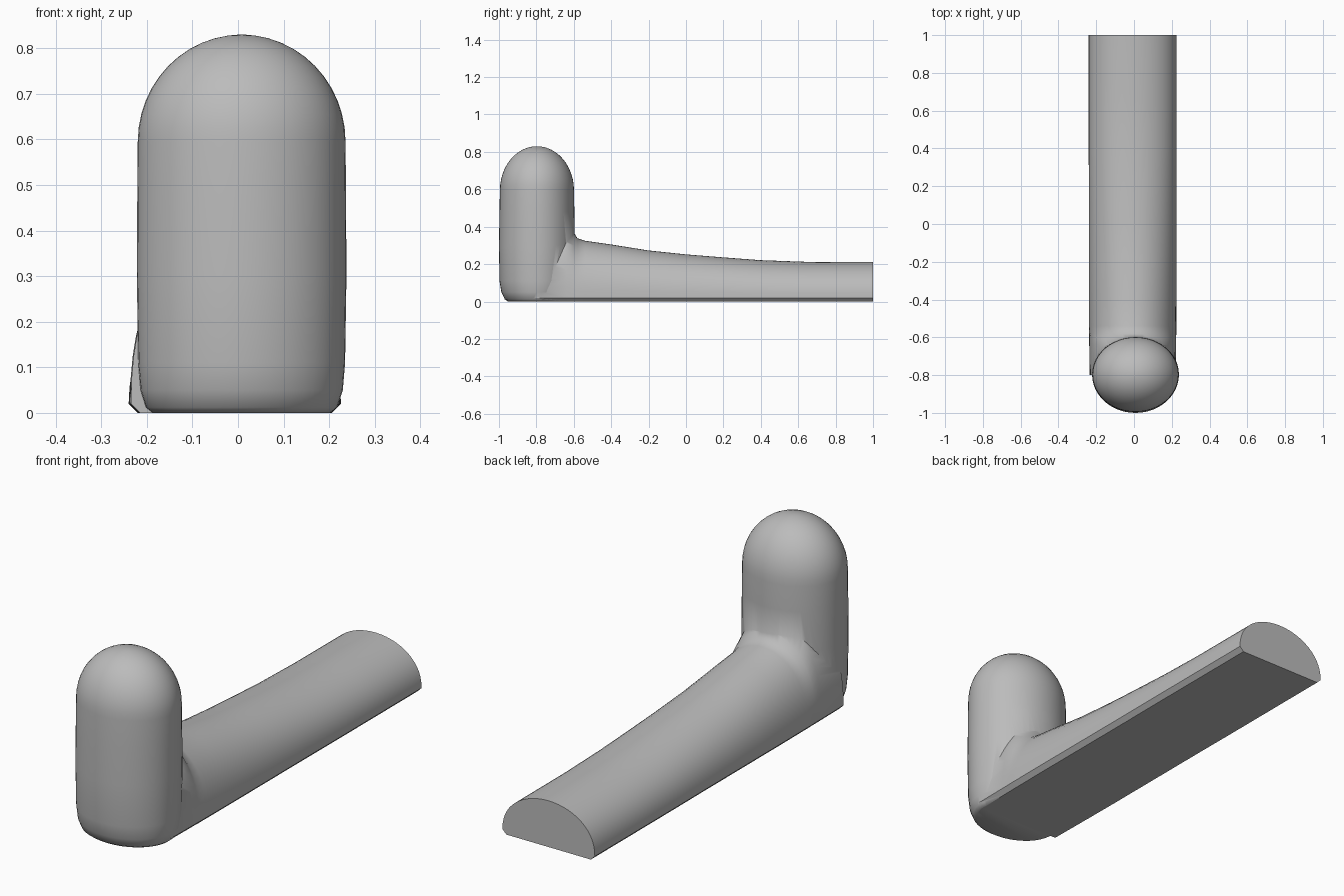
import bpy, bmesh
from math import cos, sin, pi, radians

cube = bpy.data.objects.get("Cube")
if cube:
    bpy.data.objects.remove(cube, do_unlink=True)

grey = bpy.data.materials.new("plain_grey")
grey.use_nodes = True
colour = (0.5, 0.5, 0.5, 1)
grey.diffuse_color = colour
grey.node_tree.nodes["Principled BSDF"].inputs["Base Color"].default_value = colour


def loft(name, rings):
    """Skin equal-length closed rings of points and cap both ends."""
    bm = bmesh.new()
    loops = [[bm.verts.new(p) for p in ring] for ring in rings]
    n = len(loops[0])
    for a, b in zip(loops, loops[1:]):
        for i in range(n):
            j = (i + 1) % n
            bm.faces.new((a[i], a[j], b[j], b[i]))
    bm.faces.new(loops[0])
    bm.faces.new(loops[-1])
    bmesh.ops.recalc_face_normals(bm, faces=bm.faces)
    mesh = bpy.data.meshes.new(name)
    bm.to_mesh(mesh)
    bm.free()
    mesh.materials.append(grey)
    obj = bpy.data.objects.new(name, mesh)
    bpy.context.collection.objects.link(obj)
    return obj


# Upright post: oval rings, rounded foot, domed top
def oval(z, rx, ry, cx=0.008, cy=-0.797, n=48):
    return [(cx + rx * cos(2 * pi * i / n), cy + ry * sin(2 * pi * i / n), z)
            for i in range(n)]


post_rings = [oval(0, .195, .155), oval(.012, .21, .172), oval(.05, .222, .19),
              oval(.11, .227, .2), oval(.3, .23, .203), oval(.48, .229, .2)]
dome_steps = 12
for k in range(dome_steps):
    t = pi / 2 * k / dome_steps
    post_rings.append(oval(.595 + .235 * sin(t), .228 * cos(t), .198 * cos(t)))
post_rings.append(oval(.83, .008, .008))
post = loft("upright_post", post_rings)


# Long arm: flat-bottomed arch, sloping down to a cut end
def arch(y, w, h, cx=-0.007, n=28):
    ring = [(cx + (w - .02), y, 0)]
    ring += [(cx + w * cos(pi * i / n), y, .02 + (h - .02) * sin(pi * i / n) ** .9)
             for i in range(n + 1)]
    return ring + [(cx - (w - .02), y, 0)]


sections = [(-.8, .228, .42), (-.64, .23, .42), (-.6, .23, .37), (-.58, .231, .338),
            (-.54, .231, .325), (-.4, .232, .305), (-.2, .232, .273), (0, .232, .252),
            (.2, .232, .236), (.4, .233, .221), (.65, .233, .212), (1, .233, .211)]
arm = loft("long_arm", [arch(*s) for s in sections])

# Merge the two into one body
union = post.modifiers.new("join_arm", "BOOLEAN")
union.operation = "UNION"
union.solver = "EXACT"
union.object = arm
bpy.context.view_layer.objects.active = post
post.select_set(True)
bpy.ops.object.modifier_apply(modifier=union.name)
bpy.data.objects.remove(arm, do_unlink=True)
post.name = "post_with_arm"
bpy.ops.object.shade_smooth_by_angle(angle=radians(40))
